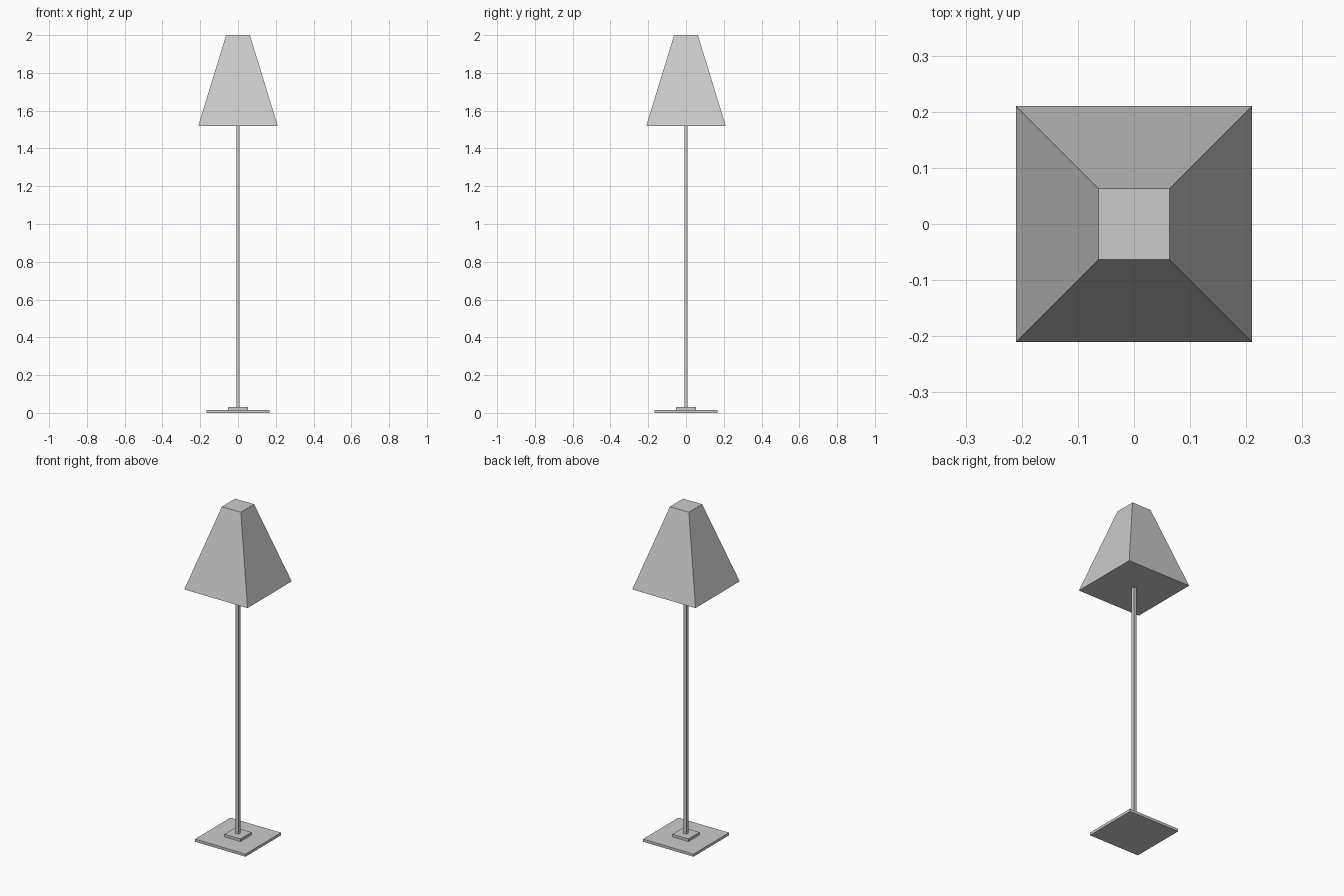
import bpy
from math import pi, sqrt

if "Cube" in bpy.data.objects:
    bpy.data.objects.remove(bpy.data.objects["Cube"])


def square_part(name, z0, z1, half_bottom, half_top=None):
    """Axis-aligned square prism, or a tapered one when half_top is given."""
    half_top = half_bottom if half_top is None else half_top
    bpy.ops.mesh.primitive_cone_add(
        vertices=4,
        radius1=half_bottom * sqrt(2),
        radius2=half_top * sqrt(2),
        depth=z1 - z0,
        location=(0, 0, (z0 + z1) / 2),
        rotation=(0, 0, pi / 4),
    )
    obj = bpy.context.object
    obj.name = name
    bpy.ops.object.transform_apply(location=False, rotation=True, scale=True)
    return obj


# Stepped foot
square_part("base_plate", 0.0, 0.016, 0.168)
square_part("base_collar", 0.016, 0.032, 0.053)

# Slim square pole
square_part("pole", 0.032, 1.52, 0.009)

# Closed pyramid-shaped shade
square_part("lamp_shade", 1.52, 2.0, 0.21, 0.063)
